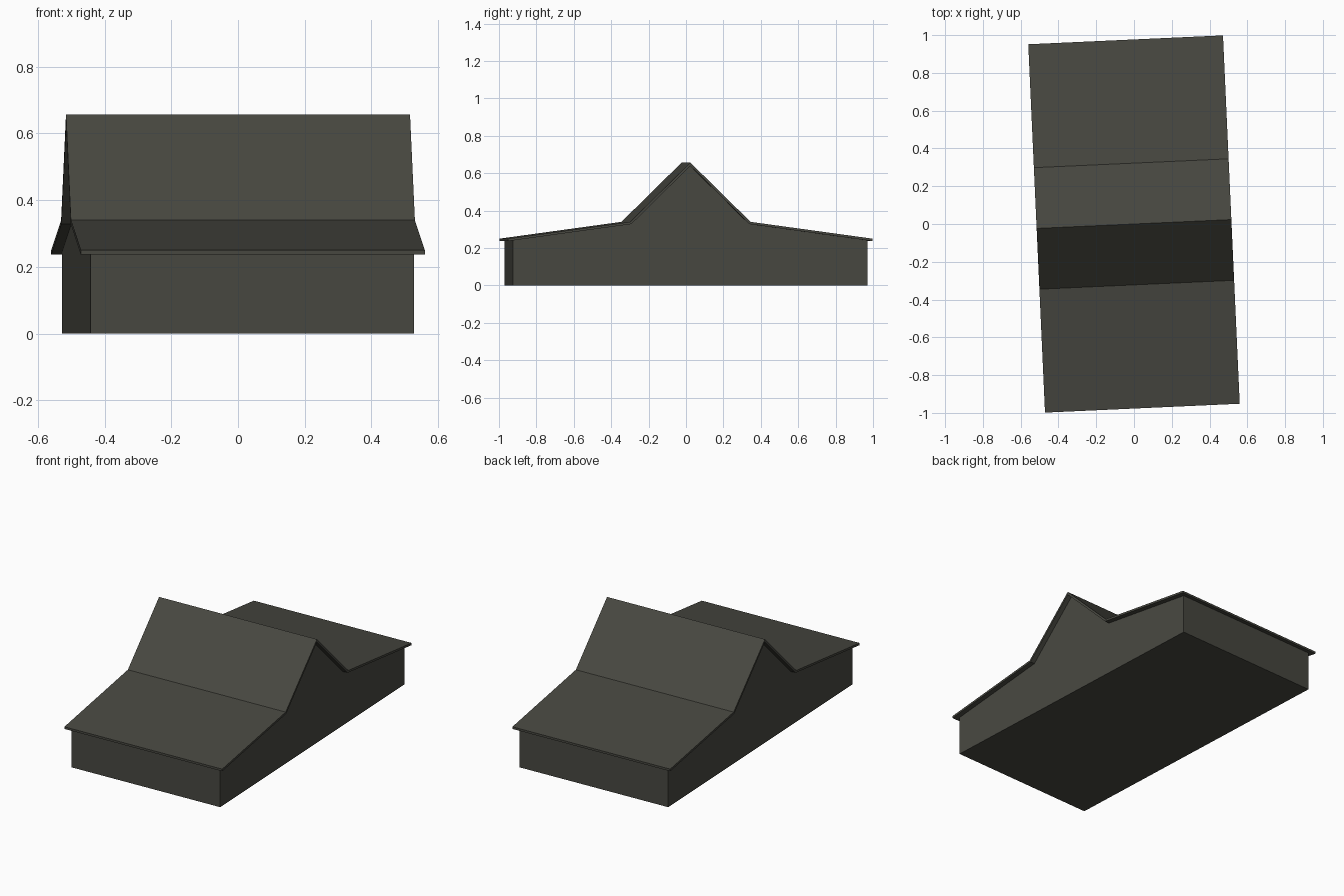
import bpy, math

if "Cube" in bpy.data.objects:
    bpy.data.objects.remove(bpy.data.objects["Cube"])

ANGLE = math.radians(2.6)      # the whole building is turned slightly

mat = bpy.data.materials.new("dark_olive_grey")
mat.diffuse_color = (0.064, 0.064, 0.052, 1.0)
mat.use_nodes = True
mat.node_tree.nodes["Principled BSDF"].inputs["Base Color"].default_value = mat.diffuse_color


def prism(name, profile, half_width):
    """Extrude a closed (y, z) profile along x."""
    n = len(profile)
    verts = [(sx * half_width, y, z) for sx in (-1, 1) for y, z in profile]
    faces = [tuple(reversed(range(n))), tuple(range(n, 2 * n))]
    faces += [(i, (i + 1) % n, n + (i + 1) % n, n + i) for i in range(n)]
    mesh = bpy.data.meshes.new(name)
    mesh.from_pydata(verts, [], faces)
    mesh.materials.append(mat)
    obj = bpy.data.objects.new(name, mesh)
    bpy.context.collection.objects.link(obj)
    obj.rotation_euler.z = ANGLE
    return obj


def mirrored(half):
    """Mirror a half profile running from the eave (-y) to the ridge (y = 0)."""
    return half + [(-y, z) for y, z in reversed(half[:-1])]


# Roof: steep centre gable with shallow skirts, a thin folded sheet
top = mirrored([(-0.976, 0.250), (-0.322, 0.340), (0.0, 0.657)])
under = mirrored([(-0.976, 0.237), (-0.316, 0.328), (0.0, 0.639)])
prism("roof", under + top[::-1], 0.516)

# Walls: closed body with gable ends reaching just into the roof sheet
body = mirrored([(-0.949, 0.0), (-0.949, 0.245), (-0.317, 0.332), (0.0, 0.645)])
prism("walls", body[::-1], 0.4855)
